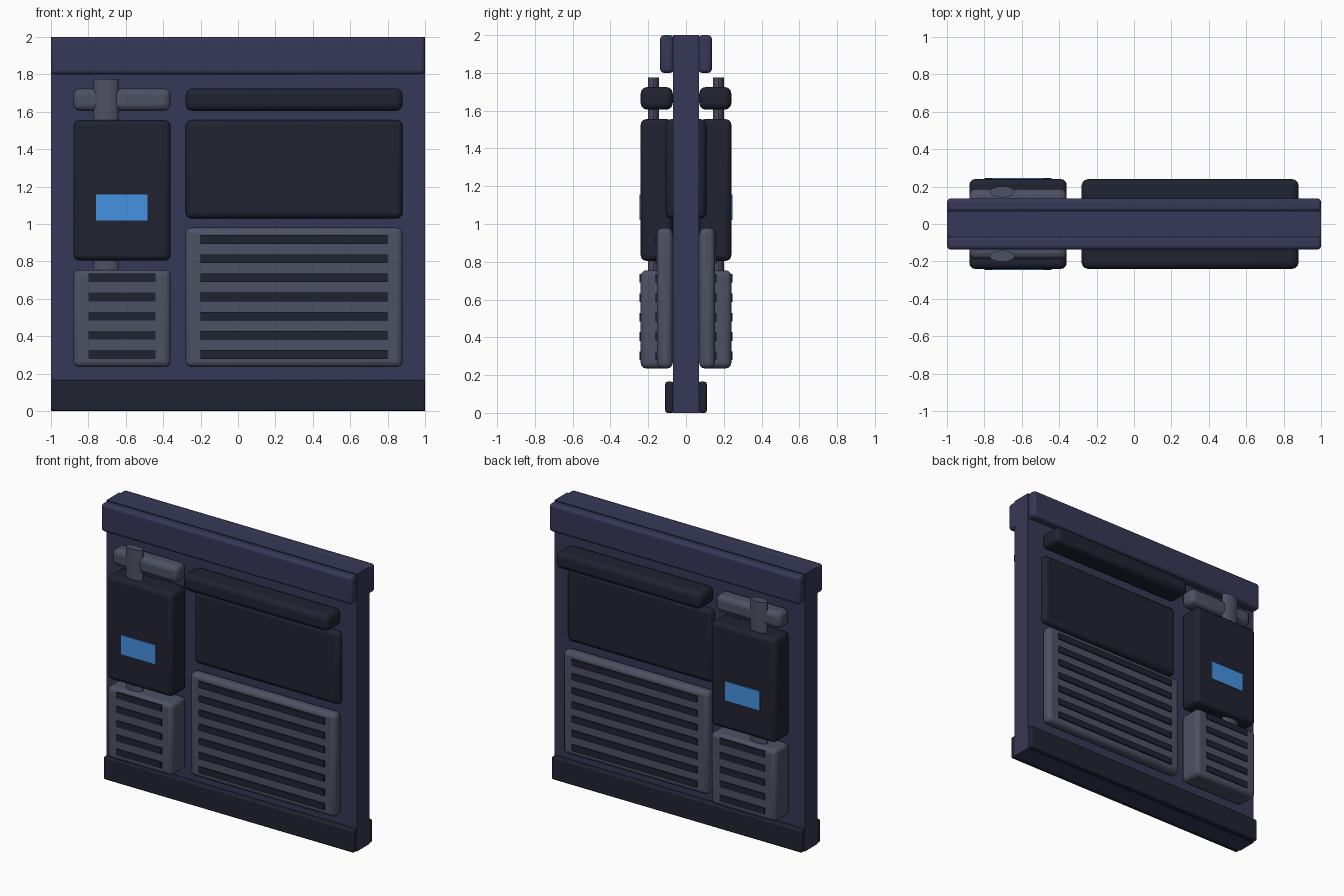
import bpy, bmesh
from math import radians
from mathutils import Matrix, Vector

if "Cube" in bpy.data.objects:
    bpy.data.objects.remove(bpy.data.objects["Cube"])


def material(name, rgb):
    m = bpy.data.materials.new(name)
    m.diffuse_color = (*rgb, 1)
    m.use_nodes = True
    m.node_tree.nodes["Principled BSDF"].inputs["Base Color"].default_value = m.diffuse_color
    return m


NAVY = material("navy", (0.037, 0.039, 0.093))
DARK = material("dark", (0.0144, 0.016, 0.03))
GREY = material("grey", (0.076, 0.082, 0.125))
BLUE = material("blue", (0.06, 0.29, 0.75))


def finish(name, bm, mat, bevel=0, mirror=True):
    mesh = bpy.data.meshes.new(name)
    bm.to_mesh(mesh)
    bm.free()
    mesh.materials.append(mat)
    ob = bpy.data.objects.new(name, mesh)
    bpy.context.collection.objects.link(ob)
    if bevel:
        b = ob.modifiers.new("Bevel", 'BEVEL')
        b.width, b.segments = bevel, 3
    if mirror:
        m = ob.modifiers.new("Mirror", 'MIRROR')
        m.use_axis = (False, True, False)
        m.use_mirror_merge = False
    bpy.ops.object.select_all(action='DESELECT')
    ob.select_set(True)
    bpy.context.view_layer.objects.active = ob
    bpy.ops.object.shade_smooth_by_angle(angle=radians(35))
    return ob


def add_box(bm, x, y, z):
    size = Vector((x[1] - x[0], y[1] - y[0], z[1] - z[0], 1))
    centre = Vector((sum(x) / 2, sum(y) / 2, sum(z) / 2))
    bmesh.ops.create_cube(bm, size=1, matrix=Matrix.Translation(centre) @ Matrix.Diagonal(size))


def box(name, mat, x, y, z, bevel=0, mirror=True):
    bm = bmesh.new()
    add_box(bm, x, y, z)
    return finish(name, bm, mat, bevel, mirror)


def slats(name, x, front, count):
    # evenly spaced dark strips standing just proud of a grille
    bm = bmesh.new()
    for i in range(count):
        z = 0.302 + i * 0.1025
        add_box(bm, x, (front + 0.03, front), (z - 0.023, z + 0.023))
    bmesh.ops.recalc_face_normals(bm, faces=bm.faces)
    finish(name, bm, DARK)


LEFT, RIGHT, FULL = (-0.88, -0.36), (-0.28, 0.88), (-1, 1)

# Wall slab with top and bottom trims on both faces
box("wall_slab", NAVY, FULL, (-0.07, 0.07), (0, 2), mirror=False)
box("top_trim", NAVY, FULL, (-0.137, -0.065), (1.8, 2), 0.02)
box("base_trim", DARK, FULL, (-0.11, -0.065), (0, 0.165), 0.012)

# Wide right-hand side: bar, recess panel, grille
box("wide_bar", DARK, RIGHT, (-0.24, -0.07), (1.605, 1.725), 0.035)
box("wide_panel", DARK, RIGHT, (-0.108, -0.02), (1.03, 1.555), 0.03)
box("wide_grille", GREY, RIGHT, (-0.153, -0.07), (0.235, 0.98), 0.03)
slats("wide_grille_slats", (-0.2, 0.8), -0.162, 7)

# Narrow left-hand column: bar, cabinet with display, vent
box("narrow_bar", GREY, LEFT, (-0.188, -0.07), (1.605, 1.725), 0.035)
box("cabinet", DARK, LEFT, (-0.24, -0.07), (0.805, 1.555), 0.03)
box("display", BLUE, (-0.76, -0.485), (-0.247, -0.22), (1.02, 1.157))
box("narrow_vent", GREY, LEFT, (-0.24, -0.07), (0.235, 0.755), 0.03)
slats("narrow_vent_slats", (-0.8, -0.44), -0.247, 5)

# Flattened pipe running behind the cabinet
bm = bmesh.new()
bmesh.ops.create_cone(bm, cap_ends=True, segments=16, radius1=1, radius2=1, depth=1,
                      matrix=Matrix.Translation((-0.705, -0.172, 1.24))
                      @ Matrix.Diagonal((0.067, 0.03, 1.07, 1)))
finish("pipe", bm, GREY)
